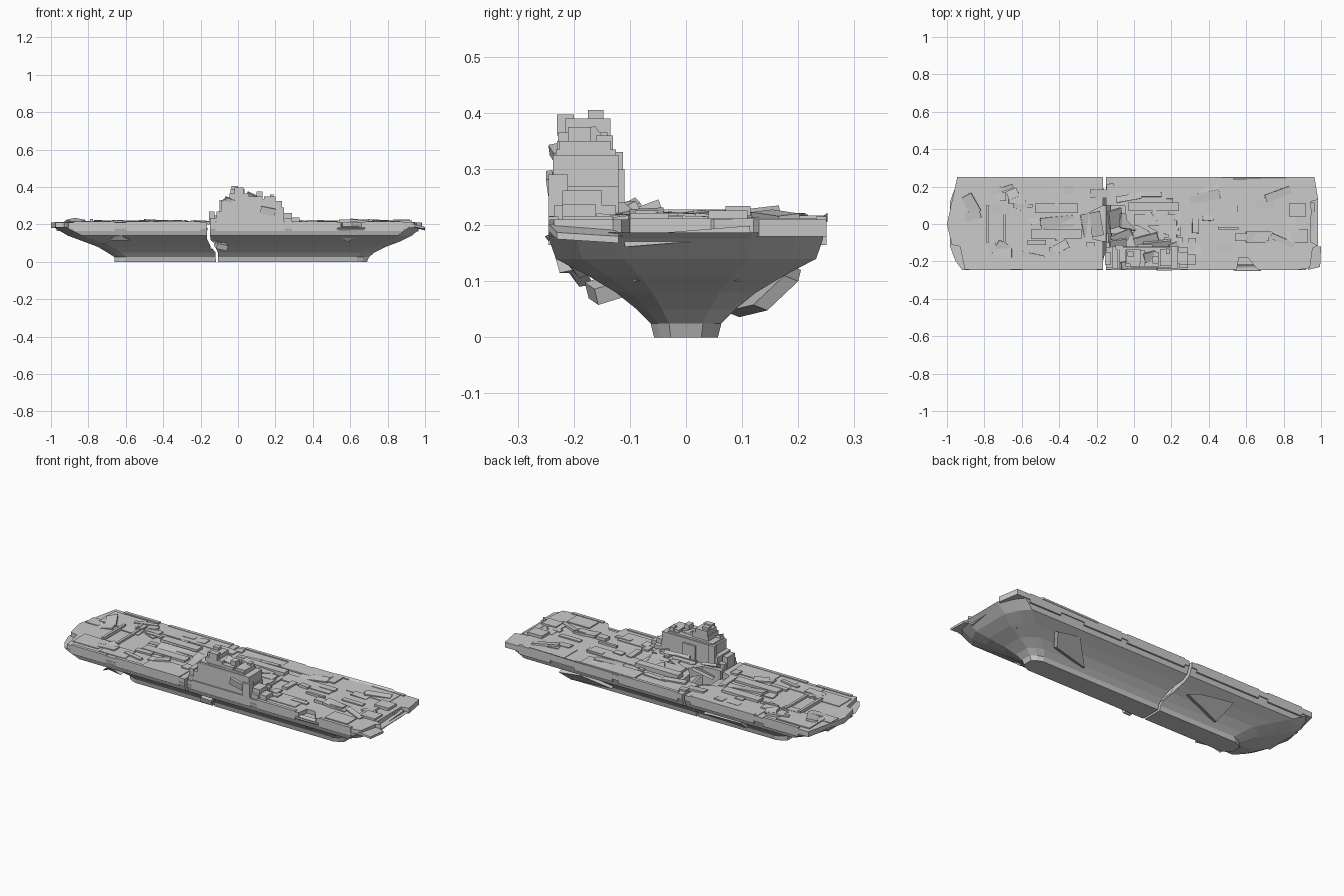
import bpy, bmesh, random
from mathutils import Matrix, Vector, Euler

random.seed(7)

def finish(name, bm):
    bmesh.ops.recalc_face_normals(bm, faces=bm.faces[:])
    me = bpy.data.meshes.new(name)
    bm.to_mesh(me)
    bm.free()
    ob = bpy.data.objects.new(name, me)
    bpy.context.collection.objects.link(ob)
    return ob

def add_box(bm, x0, x1, y0, y1, z0, z1, rot=(0, 0, 0)):
    c = Vector(((x0 + x1) / 2, (y0 + y1) / 2, (z0 + z1) / 2))
    s = Matrix.Diagonal((x1 - x0, y1 - y0, z1 - z0, 1))
    bmesh.ops.create_cube(bm, size=1, matrix=Matrix.Translation(c) @ Euler(rot).to_matrix().to_4x4() @ s)

def boxes(name, rows):
    bm = bmesh.new()
    for r in rows:
        add_box(bm, *r[:6], rot=r[6] if len(r) > 6 else (0, 0, 0))
    return finish(name, bm)

def prism(name, pts, depth):
    """Extrude a closed 3D polygon along a vector."""
    bm = bmesh.new()
    f = bm.faces.new([bm.verts.new(p) for p in pts])
    ext = bmesh.ops.extrude_face_region(bm, geom=[f], use_keep_orig=True)
    bmesh.ops.translate(bm, vec=depth, verts=[v for v in ext['geom'] if isinstance(v, bmesh.types.BMVert)])
    return finish(name, bm)

# Hull: stacked outlines (z, half width, stern x, bow x)
levels = [(0, .057, -.66, .69), (.025, .063, -.66, .70), (.05, .088, -.70, .73),
          (.08, .125, -.75, .79), (.11, .175, -.83, .87), (.14, .232, -.91, .93),
          (.175, .244, -.97, .97), (.187, .245, -.985, .985)]
bm = bmesh.new()
rings = []
for z, w, a, b in levels:
    n = .48 * w
    t = .15 + .15 * min(1, z / .1) * (1 - z / .25)
    ch = t * .35
    plan = [(a, -n), (a + ch * .45, -.8 * w), (a + ch, -w), (b - ch, -w), (b - ch * .45, -.8 * w), (b, -n),
            (b, n), (b - ch * .45, .8 * w), (b - ch, w), (a + ch, w), (a + ch * .45, .8 * w), (a, n)]
    rings.append([bm.verts.new((x, y, z)) for x, y in plan])
for lo, hi in zip(rings, rings[1:]):
    for i in range(12):
        j = (i + 1) % 12
        bm.faces.new((lo[i], lo[j], hi[j], hi[i]))
bm.faces.new(rings[0][::-1])
bm.faces.new(rings[-1])
hull = finish("hull", bm)

# Flight deck with ragged ends and a bite on the front side
outline = [(-1, 0), (-.975, -.11), (-.93, -.12), (-.905, -.243), (.55, -.243), (.56, -.18), (.61, -.18),
           (.66, -.243), (.89, -.243), (.94, -.235), (.955, -.13), (.98, -.115), (.955, -.1), (.93, -.1),
           (.94, -.03), (.93, .03), (.95, .05), (.945, .12), (.985, .13), (.965, .25), (-.945, .25)]
deck = prism("flight_deck", [(x, y, .18) for x, y in outline], (0, 0, .03))

# Cutters: jagged break through the ship, collapsed deck pit, hull breach
crack = prism("break_cutter", [(-.167, -.4, .3), (-.153, -.4, .3), (-.148, -.4, .12), (-.13, -.4, .1),
              (-.108, -.4, .05), (-.106, -.4, -.02), (-.118, -.4, -.02), (-.12, -.4, .05),
              (-.145, -.4, .08), (-.165, -.4, .12)], (0, .8, 0))
pit = prism("pit_cutter", [(-.24, .06, .09), (-.22, -.08, .09), (-.13, -.1, .09), (-.04, -.09, .09),
            (.01, -.03, .09), (-.04, .02, .09), (-.05, .1, .09), (-.16, .1, .09)], (0, 0, .2))
breach = prism("breach_cutter", [(-.15, -.3, .07), (-.07, -.3, .065), (-.06, -.3, .1), (-.145, -.3, .11)], (0, .25, 0))
for cut in (crack, pit, breach):
    cut.hide_render = True
    cut.hide_viewport = False
    cut.display_type = 'WIRE'
    for ob in ((hull,) if cut is breach else (hull, deck)):
        m = ob.modifiers.new(cut.name, 'BOOLEAN')
        m.operation, m.solver, m.object = 'DIFFERENCE', 'EXACT', cut

# Broken deck plates, large ones
boxes("deck_plates", [
    (-.93, -.72, .08, .22, .2, .216), (-.9, -.74, -.2, -.09, .2, .214),
    (-.79, -.775, -.1, .1, .2, .228), (-.7, -.685, -.1, .1, .2, .222),
    (-.53, -.3, .06, .11, .2, .224), (-.55, -.28, -.08, -.03, .2, .222),
    (-.5, -.27, .0, .05, .2, .217), (-.72, -.56, -.22, -.12, .2, .214),
    (-.62, -.2, .14, .24, .2, .213), (-.44, -.2, -.23, -.12, .2, .214),
    (-.03, .24, .07, .115, .2, .234), (.0, .22, -.01, .05, .2, .222),
    (.22, .55, .03, .11, .2, .215), (.16, .5, .15, .24, .2, .217),
    (.24, .5, -.2, -.1, .2, .214), (.54, .72, -.09, -.05, .2, .226),
    (.45, .56, -.03, -.015, .2, .222), (.6, .86, .12, .24, .2, .213),
    (.7, .84, -.22, -.13, .2, .216), (.84, .93, -.1, -.03, .2, .222),
    (.83, .92, .04, .11, .2, .226), (.91, .945, -.1, .12, .18, .212),
    (-.98, -.9, .03, .1, .185, .214)])

# Tilted and torn slabs lying on the deck
boxes("tilted_slabs", [
    (-.92, -.82, .02, .07, .203, .216, (.1, -.12, .3)), (-.75, -.66, -.2, -.1, .203, .213, (.08, .1, -.5)),
    (-.5, -.32, -.02, .04, .204, .219, (.15, .05, .1)), (-.28, -.17, -.07, .06, .19, .202, (.1, .3, .2)),
    (-.12, .0, -.1, -.04, .18, .195, (.3, -.4, .4)), (.0, .13, -.11, -.06, .215, .23, (.35, -.12, .25)),
    (.1, .18, .03, .09, .206, .225, (0, .08, .6)), (.3, .46, .12, .17, .203, .217, (.1, -.05, .2)),
    (.6, .74, -.1, -.04, .21, .223, (.05, .1, 0)), (.7, .84, .14, .18, .206, .222, (.12, .05, .35)),
    (-.14, -.06, -.02, .08, .14, .155, (.4, .5, .3)), (-.08, .02, -.03, .05, .15, .165, (-.3, .5, -.2)),
    (-.12, -.06, -.17, -.12, .07, .1, (.3, .2, .3)), (-.9, -.84, .05, .16, .212, .224, (.1, -.2, .5))])

# Small scattered debris, denser amidships
bm = bmesh.new()
for i in range(70):
    x = random.gauss(0, .3) if i < 35 else random.uniform(-.85, .85)
    x = max(-.85, min(.85, x))
    y = random.uniform(-.17, .2)
    if -.28 < x < .04 and -.12 < y < .13:
        continue
    l, w, h = random.uniform(.02, .07), random.uniform(.008, .025), random.uniform(.005, .012)
    add_box(bm, x - l, x + l, y - w, y + w, .203, .21 + h,
            (random.uniform(-.1, .1), random.uniform(-.06, .06), random.choice((0, 0, 1.57, random.uniform(-.6, .6)))))
finish("deck_debris", bm)

# Deck edge sponsons and strips along both sides
bm = bmesh.new()
for x0, x1 in ((-.88, -.66), (-.6, -.2), (-.12, .25), (.29, .53), (.68, .88)):
    for y in (-.236, .241):
        add_box(bm, x0, x1, y - .009, y + .009, .165, .214 + .003 * random.random())
finish("deck_edge_strips", bm)

# Island tower in stacked steps
boxes("island_tower", [
    (-.15, .29, -.235, -.125, .2, .235), (-.115, .24, -.237, -.12, .2, .27),
    (-.09, .235, -.237, -.12, .26, .325), (-.08, .2, -.232, -.125, .32, .335),
    (-.045, .06, -.228, -.14, .33, .365), (-.04, .035, -.215, -.135, .36, .39),
    (-.035, .0, -.175, -.147, .385, .405), (-.02, .03, -.23, -.2, .36, .397),
    (.06, .13, -.23, -.15, .33, .35), (.1, .13, -.21, -.17, .345, .375),
    (.14, .2, -.225, -.135, .33, .35), (.17, .19, -.16, -.13, .33, .36),
    (-.155, -.125, -.22, -.15, .2, .268), (.24, .29, -.22, -.15, .23, .262),
    (.2, .245, -.245, -.21, .2, .29), (.29, .33, -.22, -.16, .2, .237),
    (-.1, -.06, -.135, -.112, .2, .33), (.02, .1, -.125, -.11, .2, .3)])
boxes("tower_wreckage", [
    (-.07, -.02, -.24, -.2, .32, .34, (.2, .3, .2)), (.05, .12, -.2, -.15, .345, .357, (.3, .4, .3)),
    (.12, .2, -.247, -.235, .25, .29, (.15, .2, 0)), (-.13, -.04, -.125, -.08, .22, .235, (.5, .1, .1)),
    (.05, .2, -.13, -.09, .215, .235, (.5, 0, .1)), (.19, .24, -.15, -.1, .21, .23, (.2, .3, .4))])

# Torn plates peeling from the hull sides
prism("torn_plate_bow", [(.49, -.225, .165), (.54, -.252, .18), (.68, -.25, .18), (.65, -.215, .14), (.585, -.19, .105)], (0, .03, .012))
prism("torn_plate_stern", [(-.72, -.19, .09), (-.67, -.205, .115), (-.58, -.225, .115), (-.64, -.235, .15)], (0, .025, .005))
prism("torn_plate_back_stern", [(-.45, .1, .04), (-.22, .16, .085), (-.28, .18, .1), (-.48, .2, .115)], (0, -.025, .006))
prism("torn_plate_back_bow", [(.4, .095, .036), (.62, .145, .048), (.66, .2, .1), (.52, .205, .12)], (0, -.025, .01))
prism("peeled_bow_edge", [(.93, -.245, .19), (.995, -.23, .175), (1, -.12, .168), (.93, -.12, .185)], (0, 0, .012))
prism("peeled_back_edge", [(.35, .23, .205), (.85, .23, .205), (.8, .252, .222), (.45, .252, .216)], (0, 0, -.01))

# Bow and stern ledges
boxes("end_ledges", [(.76, .84, -.095, .095, .1, .108), (.9, .965, -.11, .115, .17, .19, (.08, 0, 0)),
                     (-.97, -.88, -.11, .11, .165, .185)])
